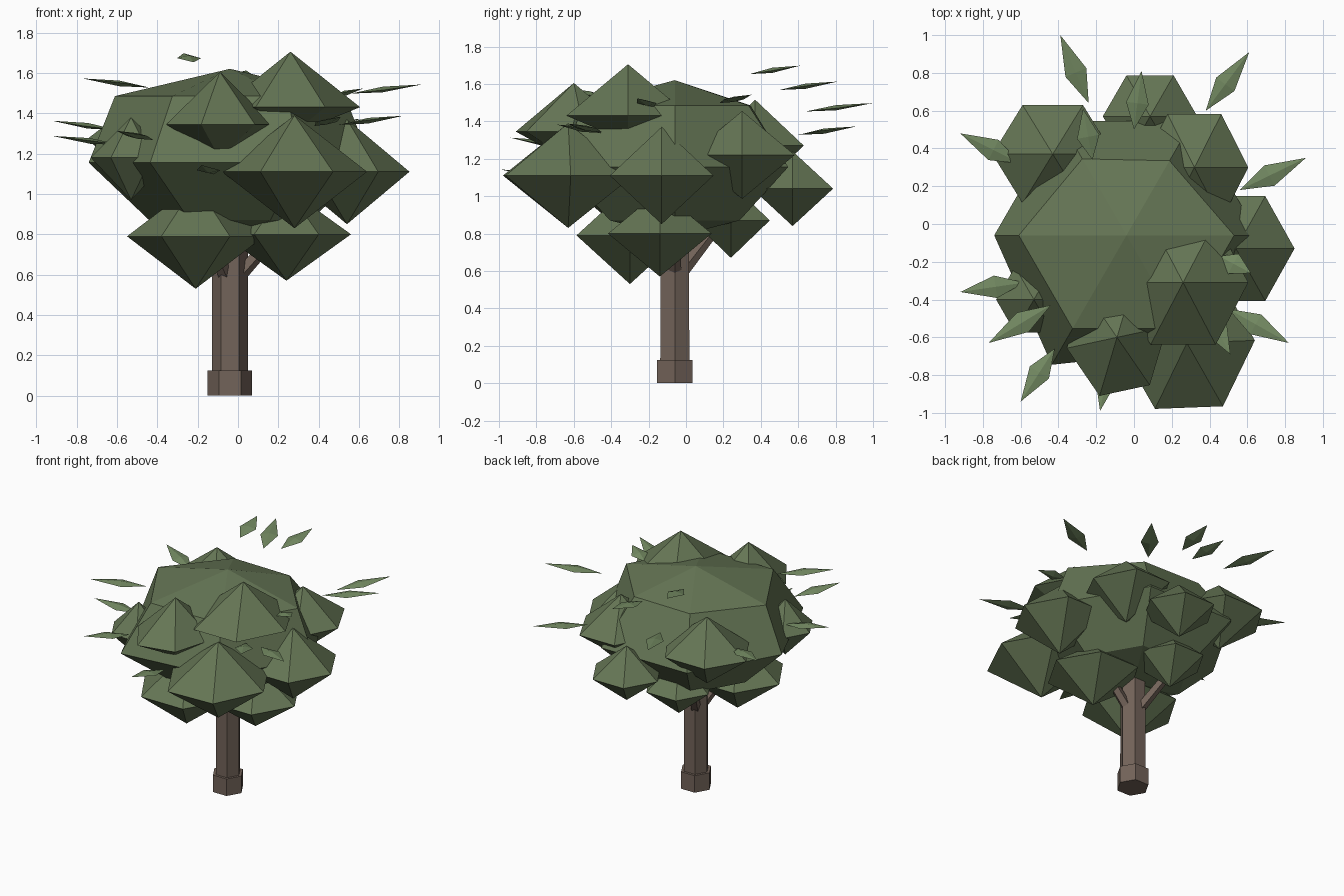
import bpy, math
from mathutils import Vector

if "Cube" in bpy.data.objects:
    bpy.data.objects.remove(bpy.data.objects["Cube"])


def material(name, color):
    m = bpy.data.materials.new(name)
    m.diffuse_color = (*color, 1)
    m.use_nodes = True
    m.node_tree.nodes["Principled BSDF"].inputs["Base Color"].default_value = m.diffuse_color
    return m


GREEN = material("foliage_green", (0.13, 0.18, 0.09))
LEAF = material("leaf_green", (0.17, 0.25, 0.12))
BARK = material("bark_brown", (0.17, 0.125, 0.10))


def make(name, verts, faces, mat):
    me = bpy.data.meshes.new(name)
    me.from_pydata(verts, [], faces)
    me.materials.append(mat)
    ob = bpy.data.objects.new(name, me)
    bpy.context.collection.objects.link(ob)
    return ob


def ball(name, center, top, bottom, rings, mat, n=6, turn=0):
    """Faceted ball: two poles joined by n-sided rings (z, rx, ry, {corner: scale}), bottom to top."""
    cx, cy = center
    v = [(cx, cy, bottom)]
    for z, rx, ry, scale in rings:
        for i in range(n):
            a = 2 * math.pi * i / n + math.radians(turn)
            s = scale.get(i, 1)
            v.append((cx + rx * s * math.cos(a), cy + ry * s * math.sin(a), z))
    v.append((cx, cy, top))
    f = []
    last = 1 + (len(rings) - 1) * n
    for i in range(n):
        j = (i + 1) % n
        f.append((0, 1 + j, 1 + i))
        f.append((last + i, last + j, len(v) - 1))
        for k in range(len(rings) - 1):
            b = 1 + k * n
            f.append((b + i, b + j, b + n + j, b + n + i))
    return make(name, v, f, mat)


def rod(name, p0, p1, r0, r1, mat, n=6):
    """Tapered n-sided rod between two points."""
    p0, p1 = Vector(p0), Vector(p1)
    d = (p1 - p0).normalized()
    side = (Vector((1, 0, 0)) - d * d.x).normalized()
    up = d.cross(side)
    v = []
    for p, r in ((p0, r0), (p1, r1)):
        for i in range(n):
            a = 2 * math.pi * i / n
            v.append(p + r * (side * math.cos(a) + up * math.sin(a)))
    f = [(i, (i + 1) % n, n + (i + 1) % n, n + i) for i in range(n)]
    f += [tuple(range(n))[::-1], tuple(range(n, 2 * n))]
    return make(name, v, f, mat)


def leaf(name, tip, base, z, rise=0.045, width=0.06, thick=0.014):
    """Thin kite-shaped leaf from base to tip, tilted up outwards."""
    t = Vector((*tip, z + rise / 2))
    b = Vector((*base, z - rise / 2))
    d = t - b
    s = Vector((-d.y, d.x, 0)).normalized() * width
    m = b + d * 0.45
    up = Vector((0, 0, thick))
    v = [b, m - s, t, m + s, m + up, m - up]
    f = []
    for i in range(4):
        j = (i + 1) % 4
        f += [(i, j, 4), (j, i, 5)]
    return make(name, v, f, LEAF)


# trunk with wider foot
C = (-0.04, -0.06)
rod("trunk_foot", (*C, 0), (*C, 0.125), 0.11, 0.11, BARK)
rod("trunk", (*C, 0.0), (*C, 0.87), 0.09, 0.088, BARK)

# three branches spread evenly, rising into the crown
for i in range(3):
    a = 2 * math.pi * i / 3
    dx, dy = math.cos(a), math.sin(a)
    rod(f"branch_{i + 1}", (C[0] + dx * 0.03, C[1] + dy * 0.03, 0.58),
        (C[0] + dx * 0.3, C[1] + dy * 0.3, 0.88), 0.038, 0.028, BARK, 5)

# large central crown, narrow below and pulled in at the upper back
ball("crown", C, 1.62, 0.78,
     [(0.87, 0.40, 0.40, {}),
      (1.155, 0.70, 0.70, {4: 1.13}),
      (1.485, 0.57, 0.57, {1: 0.8, 2: 0.82})], GREEN)

# smaller foliage clumps: x, y, z, rx, ry, height up, height down, turn
clumps = [
    (0.28, -0.63, 1.11, 0.36, 0.395, 0.28, 0.28, 2),
    (0.54, -0.13, 1.11, 0.31, 0.32, 0.26, 0.26, 0),
    (0.26, -0.31, 1.43, 0.345, 0.38, 0.275, 0.14, 0),
    (-0.09, -0.60, 1.345, 0.27, 0.33, 0.26, 0.17, 10),
    (-0.53, -0.40, 1.18, 0.20, 0.20, 0.20, 0.21, 0),
    (-0.43, 0.37, 1.27, 0.32, 0.30, 0.245, 0.245, 0),
    (0.32, 0.30, 1.22, 0.285, 0.325, 0.235, 0.235, 0),
    (0.085, 0.57, 1.04, 0.25, 0.25, 0.20, 0.20, 0),
    (-0.21, -0.30, 0.79, 0.34, 0.33, 0.26, 0.26, 0),
    (0.24, -0.14, 0.80, 0.32, 0.32, 0.23, 0.23, 0),
    (-0.11, 0.24, 0.87, 0.24, 0.24, 0.20, 0.20, 0),
]
for i, (x, y, z, rx, ry, up, down, turn) in enumerate(clumps):
    ball(f"foliage_clump_{i + 1}", (x, y), z + up, z - down, [(z, rx, ry, {})], GREEN, turn=turn)

# loose leaves: tip, base, height
leaves = [
    ((-0.39, 1.0), (-0.24, 0.64), 1.475), ((0.04, 0.81), (0.0, 0.5), 1.59),
    ((-0.27, 0.61), (-0.22, 0.34), 1.675), ((0.61, 0.91), (0.38, 0.6), 1.35),
    ((0.91, 0.35), (0.56, 0.18), 1.52), ((0.82, -0.63), (0.5, -0.45), 1.365),
    ((-0.92, 0.48), (-0.6, 0.32), 1.34), ((-0.92, -0.36), (-0.58, -0.31), 1.265),
    ((-0.77, -0.63), (-0.44, -0.43), 1.55), ((-0.6, -0.94), (-0.42, -0.66), 1.29),
    ((-0.18, -0.99), (-0.12, -0.68), 1.12), ((0.51, -0.69), (0.38, -0.45), 1.36),
    ((0.62, -0.26), (0.45, -0.17), 1.50),
]
for i, (tip, base, z) in enumerate(leaves):
    leaf(f"leaf_{i + 1}", tip, base, z)
